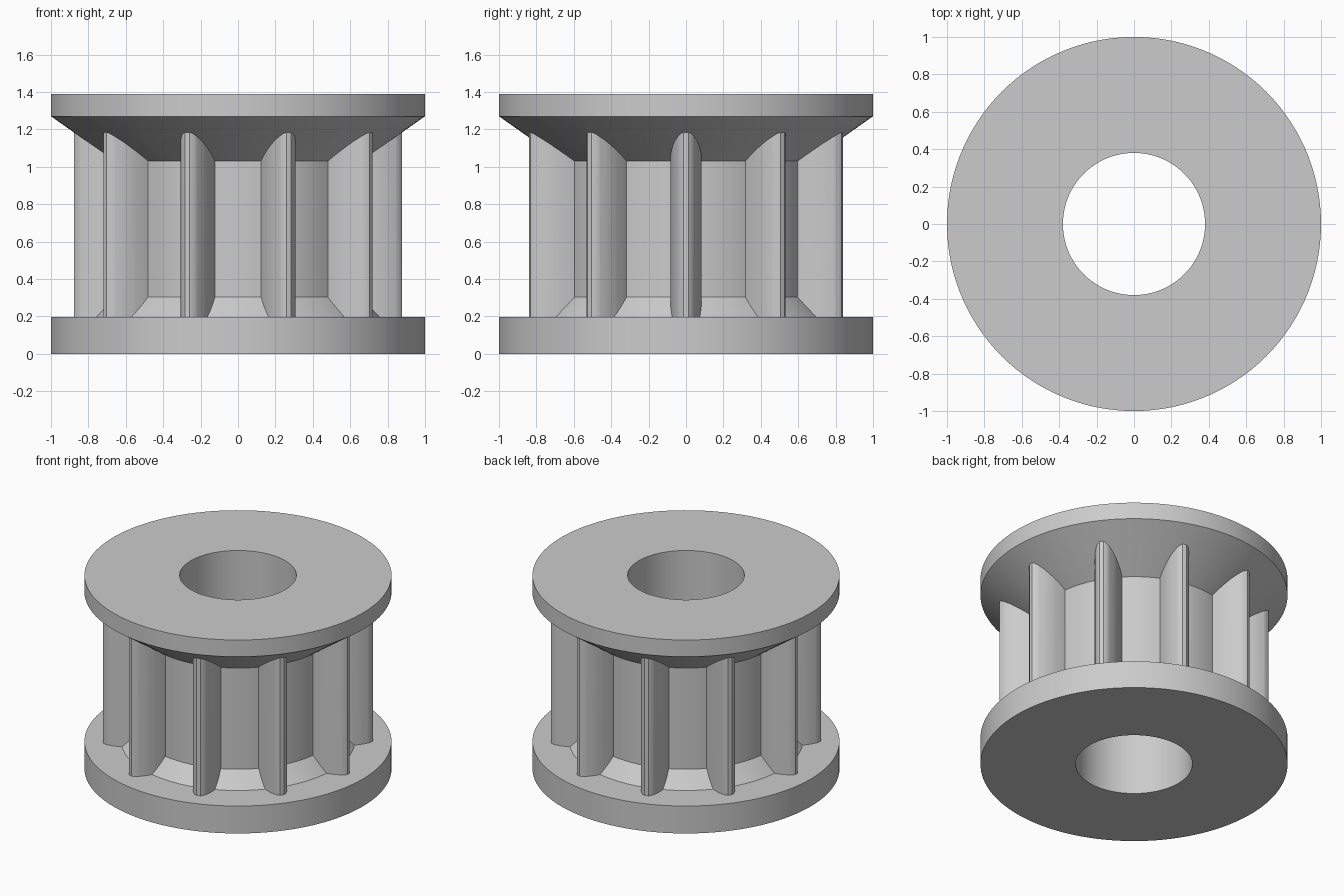
import bpy, bmesh, math

SEGMENTS = 120
TEETH = 10

cube = bpy.data.objects.get("Cube")
if cube:
    bpy.data.objects.remove(cube, do_unlink=True)

grey = bpy.data.materials.new("plain_grey")
grey.use_nodes = True
colour = (0.6, 0.6, 0.6, 1)
grey.diffuse_color = colour
grey.node_tree.nodes["Principled BSDF"].inputs["Base Color"].default_value = colour


def make_object(name, bm):
    bmesh.ops.recalc_face_normals(bm, faces=bm.faces)
    mesh = bpy.data.meshes.new(name)
    bm.to_mesh(mesh)
    bm.free()
    mesh.materials.append(grey)
    obj = bpy.data.objects.new(name, mesh)
    bpy.context.collection.objects.link(obj)
    return obj


def lathe(name, profile):
    """Revolve a closed (radius, height) profile about z."""
    bm = bmesh.new()
    rings = []
    for i in range(SEGMENTS):
        a = math.tau * i / SEGMENTS
        rings.append([bm.verts.new((r * math.cos(a), r * math.sin(a), z)) for r, z in profile])
    n = len(profile)
    for i in range(SEGMENTS):
        a, b = rings[i], rings[(i + 1) % SEGMENTS]
        for j in range(n):
            k = (j + 1) % n
            bm.faces.new((a[j], b[j], b[k], a[k]))
    return make_object(name, bm)


def tooth_ring(name, half, z0, z1):
    """Repeat a mirrored (radius, half width) tooth outline around z."""
    outline = half + [(r, -w) for r, w in reversed(half)]
    bm = bmesh.new()
    for i in range(TEETH):
        a = math.tau * i / TEETH
        c, s = math.cos(a), math.sin(a)
        face = bm.faces.new([bm.verts.new((r * c - w * s, r * s + w * c, z0)) for r, w in outline])
        ext = bmesh.ops.extrude_face_region(bm, geom=[face], use_keep_orig=True)
        top = [v for v in ext["geom"] if isinstance(v, bmesh.types.BMVert)]
        bmesh.ops.translate(bm, verts=top, vec=(0, 0, z1 - z0))
    return make_object(name, bm)


# Bored hub with a flange at each end and conical shoulders
pulley = lathe("toothed_pulley", [
    (0.38, 0), (1, 0), (1, 0.197), (0.76, 0.197), (0.66, 0.303),
    (0.66, 1.03), (1, 1.27), (1, 1.39), (0.38, 1.39)])

# Round-tipped teeth, buried slightly in hub and flanges
teeth = tooth_ring("teeth", [
    (0.6, 0.084), (0.66, 0.083), (0.7, 0.082), (0.74, 0.077), (0.78, 0.069),
    (0.815, 0.058), (0.845, 0.044), (0.866, 0.03), (0.878, 0.013)], 0.1, 1.32)

# Merge teeth and hub into one solid
union = pulley.modifiers.new("join_teeth", 'BOOLEAN')
union.operation = 'UNION'
union.solver = 'EXACT'
union.object = teeth
bpy.ops.object.select_all(action='DESELECT')
pulley.select_set(True)
bpy.context.view_layer.objects.active = pulley
bpy.ops.object.modifier_apply(modifier=union.name)
bpy.data.objects.remove(teeth, do_unlink=True)
bpy.ops.object.shade_smooth_by_angle(angle=math.radians(25))
